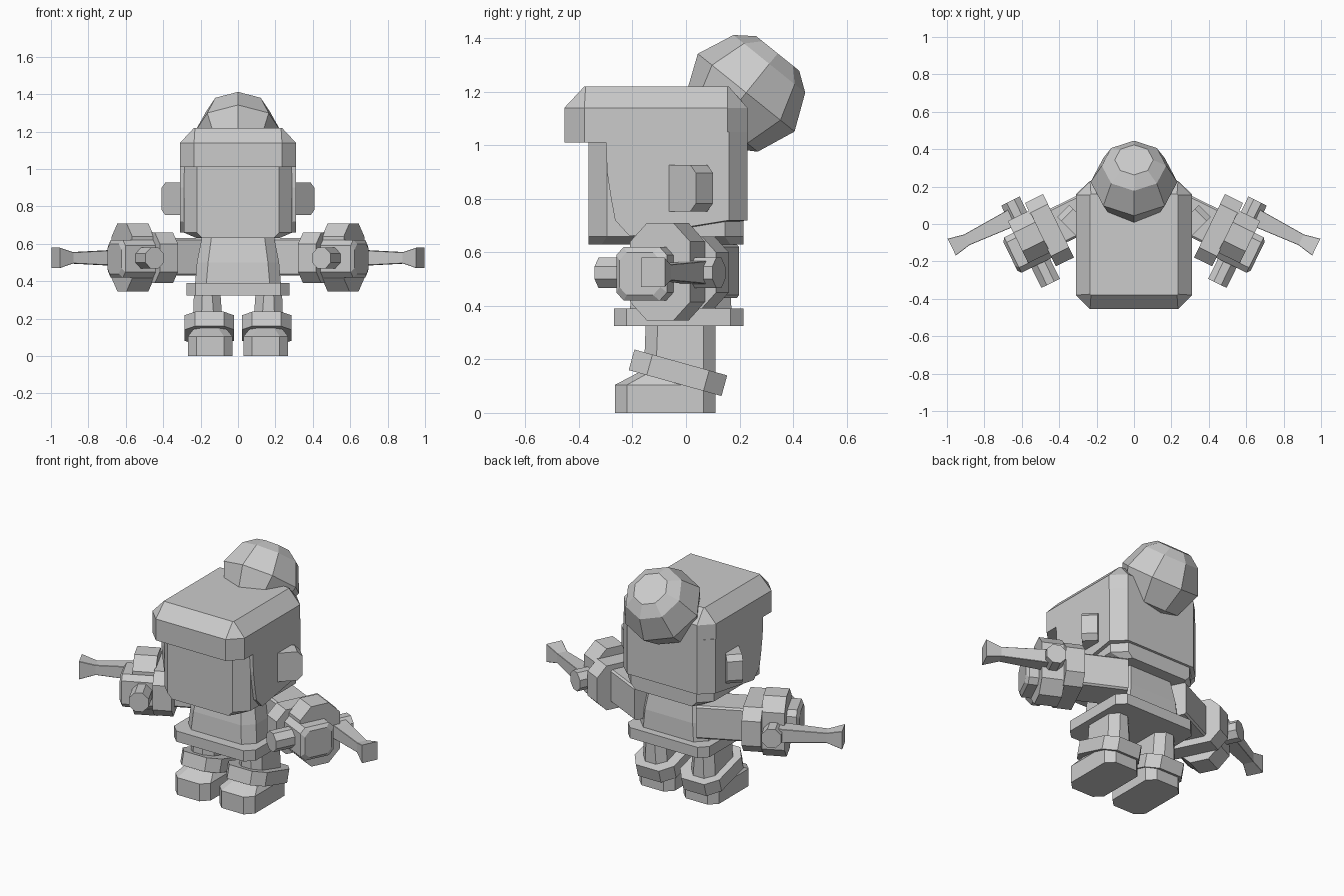
import bpy, bmesh, math
from mathutils import Matrix, Vector

if "Cube" in bpy.data.objects:
    bpy.data.objects.remove(bpy.data.objects["Cube"])

grey = bpy.data.materials.new("light grey")
grey.diffuse_color = (0.6, 0.6, 0.6, 1)
grey.use_nodes = True
grey.node_tree.nodes["Principled BSDF"].inputs["Base Color"].default_value = grey.diffuse_color


def octo(a0, a1, b0, b1, c, d=None):
    """Rectangle with chamfered corners, as 2D points."""
    d = c if d is None else d
    return [(a0 + c, b0), (a1 - c, b0), (a1, b0 + d), (a1, b1 - d),
            (a1 - c, b1), (a0 + c, b1), (a0, b1 - d), (a0, b0 + d)]


def put(pts, axis, t):
    """Place a 2D outline at t along an axis."""
    return [{'x': (t, a, b), 'y': (a, t, b), 'z': (a, b, t)}[axis] for a, b in pts]


def loft(name, sections, matrix=Matrix(), mirror=False):
    """Skin between matching outlines and cap both ends."""
    bm = bmesh.new()
    rings = [[bm.verts.new(matrix @ Vector(p)) for p in s] for s in sections]
    n = len(rings[0])
    for r, s in zip(rings, rings[1:]):
        for i in range(n):
            j = (i + 1) % n
            bm.faces.new((r[i], r[j], s[j], s[i]))
    bm.faces.new(rings[0])
    bm.faces.new(rings[-1])
    bmesh.ops.recalc_face_normals(bm, faces=bm.faces)
    me = bpy.data.meshes.new(name)
    bm.to_mesh(me)
    bm.free()
    me.materials.append(grey)
    ob = bpy.data.objects.new(name, me)
    bpy.context.collection.objects.link(ob)
    if mirror:
        ob.modifiers.new("Mirror", 'MIRROR')
    return ob


# Head: face block with sides tucked in under the chin
loft("face", [put(octo(-.22, .22, -.365, .215, .03, .05), 'z', .63),
              put(octo(-.29, .29, -.365, .215, .07), 'z', .66),
              put(octo(-.29, .29, -.365, .215, .07), 'z', 1.1)])


# Hair: side and back shell whose front edge slants back
def shell(front, zf, zb):
    return [(-.31, front, zf), (.31, front, zf), (.31, .16, zb),
            (.235, .23, zb), (-.235, .23, zb), (-.31, .16, zb)]


loft("hair_shell", [shell(-.21, .66, .72), shell(-.265, .72, .76), shell(-.28, .80, .82),
                    shell(-.295, .90, .90), shell(-.30, 1.05, 1.05)])
rim = octo(-.31, .31, -.455, .23, .075)
loft("hair_top", [put(rim, 'z', 1.01), put(rim, 'z', 1.14),
                  put(octo(-.235, .235, -.38, .16, .005), 'z', 1.22)])

# Bun: eight-sided ball leaning up and back
bun = Matrix.Translation((0, .225, 1.197)) @ Matrix.Rotation(math.radians(-38.8), 4, 'X')
loft("hair_bun", [put([(r * math.sin(i * math.pi / 4), r * math.cos(i * math.pi / 4))
                       for i in range(8)], 'z', h)
                  for h, r in ((-.19, .10), (-.145, .172), (0, .232), (.138, .172), (.188, .103))], bun)

# Ears: chamfered plates turned 45 degrees
ear = Matrix.Translation((.41, .037, .84)) @ Matrix.Rotation(math.radians(45), 4, 'Z')
plate = octo(-.19, 0, -.087, .087, .03)
loft("ear", [put(plate, 'y', 0), put(plate, 'y', .09)], ear, True)

# Body and hem
loft("torso", [put(octo(-.23, .23, -.21, .17, .06), 'z', .38),
               put(octo(-.22, .22, -.20, .165, .06), 'z', .50),
               put(octo(-.19, .19, -.17, .14, .05), 'z', .65)])
hem = octo(-.275, .275, -.27, .215, .048)
loft("hem", [put(hem, 'z', .325), put(hem, 'z', .39)])

# Legs, tilted boot cuffs and feet
loft("leg", [put(octo(.075, .245, -.16, .11, .045), 'z', .08),
             put(octo(.095, .235, -.15, .11, .045), 'z', .35)], mirror=True)
cuff = octo(-.132, .132, -.18, .18, .055, .07)
loft("boot_cuff", [put(cuff, 'z', -.04), put(cuff, 'z', .04)],
     Matrix.Translation((.153, -.03, .15)) @ Matrix.Rotation(math.radians(-15.6), 4, 'X'), True)
sole = octo(.03, .268, -.265, .11, .045, .045)
loft("foot", [put(sole, 'z', 0), put(sole, 'z', .105),
              put(octo(.07, .23, -.17, .09, .04), 'z', .155)], mirror=True)

# Arms: built along local x, then swung forward
arm = Matrix.Rotation(math.radians(-26), 4, 'Z')


def arm_block(name, u0, u1, v0, v1, z0, z1, c):
    s = octo(v0, v1, z0, z1, c)
    loft(name, [put(s, 'x', u0), put(s, 'x', u1)], arm, True)


arm_block("upper_arm", .10, .40, .07, .27, .43, .63, .01)
arm_block("sleeve_cuff", .367, .475, -.02, .357, .39, .66, .06)
arm_block("hand", .47, .60, .06, .31, .345, .71, .07)
fist = octo(.03, .24, .42, .62, .03)
tip = octo(.05, .22, .44, .60, .03)
loft("fingers", [put(fist, 'x', .44), put(fist, 'x', .655), put(tip, 'x', .67)], arm, True)

# Held tool: cross handle and flared rod
grip = octo(.485, .595, .467, .58, .033)
loft("tool_handle", [put(grip, 'y', -.09), put(grip, 'y', .40)], arm, True)
loft("tool_rod", [put(octo(.316 - w, .316 + w, .525 - h, .525 + h, .002), 'x', u)
                  for u, w, h in ((.54, .05, .045), (.62, .045, .04),
                                  (.84, .032, .03), (.93, .05, .055))], arm, True)
